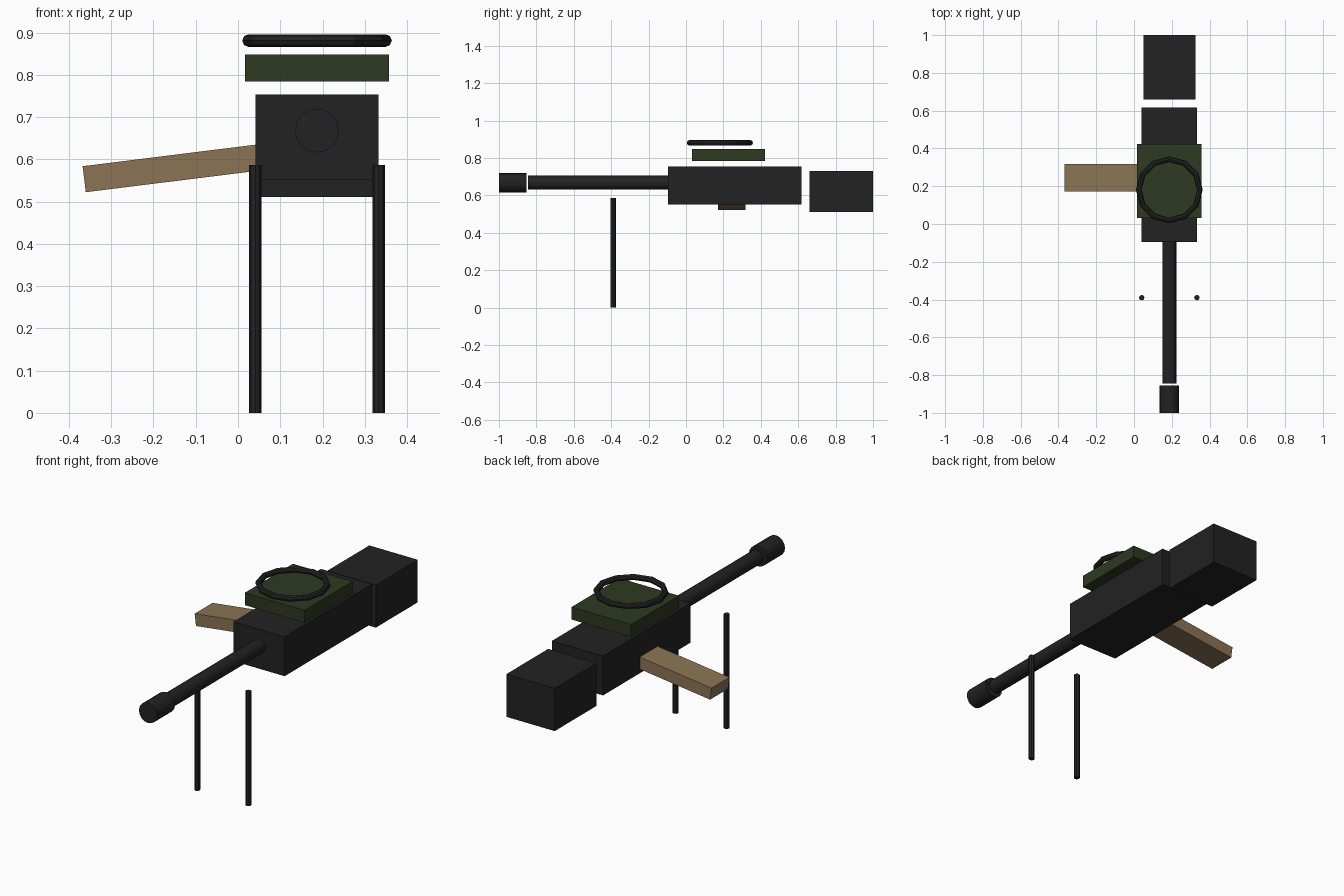
import bpy
from math import radians, sin, cos, pi
from mathutils import Vector

cube = bpy.data.objects.get("Cube")
if cube:
    bpy.data.objects.remove(cube, do_unlink=True)


def material(name, rgb):
    mat = bpy.data.materials.new(name)
    mat.use_nodes = True
    mat.diffuse_color = (*rgb, 1)
    mat.node_tree.nodes["Principled BSDF"].inputs["Base Color"].default_value = (*rgb, 1)
    return mat


black = material("gunmetal black", (0.016, 0.016, 0.016))
green = material("olive green", (0.026, 0.041, 0.015))
tan = material("tan", (0.258, 0.175, 0.091))


def finish(name, mat):
    obj = bpy.context.object
    obj.name = obj.data.name = name
    obj.data.materials.append(mat)
    return obj


def box(name, low, high, mat):
    low, high = Vector(low), Vector(high)
    bpy.ops.mesh.primitive_cube_add(size=1, location=(low + high) / 2)
    bpy.context.object.scale = high - low
    return finish(name, mat)


def rod(name, start, end, radius, sides, mat):
    start, end = Vector(start), Vector(end)
    axis = end - start
    bpy.ops.mesh.primitive_cylinder_add(
        vertices=sides, radius=radius, depth=axis.length, location=(start + end) / 2,
        rotation=axis.to_track_quat("Z", "Y").to_euler())
    return finish(name, mat)


MID = 0.187    # x of the weapon's long axis
BORE = 0.668   # height of the barrel axis

# Body and shoulder stock
box("receiver", (MID - 0.146, -0.096, 0.551), (MID + 0.146, 0.617, 0.754), black)
box("stock", (MID - 0.138, 0.659, 0.511), (MID + 0.138, 1, 0.731), black)

# Barrel and muzzle
rod("barrel", (MID, -0.844, BORE), (MID, -0.09, BORE), 0.037, 16, black)
rod("muzzle", (MID, -1, BORE), (MID, -0.854, BORE), 0.052, 16, black)

# Bipod legs
for side, label in ((1, "left"), (-1, "right")):
    x = MID + side * 0.146
    rod(label + "_bipod_leg", (x, -0.39, 0), (x, -0.39, 0.587), 0.0145, 8, black)

# Top plate and ring above it
box("top_plate", (MID - 0.17, 0.032, 0.784), (MID + 0.17, 0.423, 0.848), green)
bpy.ops.mesh.primitive_torus_add(
    major_segments=12, minor_segments=8, major_radius=0.162, minor_radius=0.015,
    location=(MID, 0.181, 0.881))
finish("top_ring", black)

# Tilted side magazine, measured from its outer end
tilt, length = radians(7.1), 0.48
magazine = box("side_magazine", (-length / 2, 0.172, -0.031), (length / 2, 0.318, 0.031), tan)
magazine.location.x = -0.364 + cos(tilt) * length / 2
magazine.location.z = 0.553 + sin(tilt) * length / 2
magazine.rotation_euler.y = -tilt
